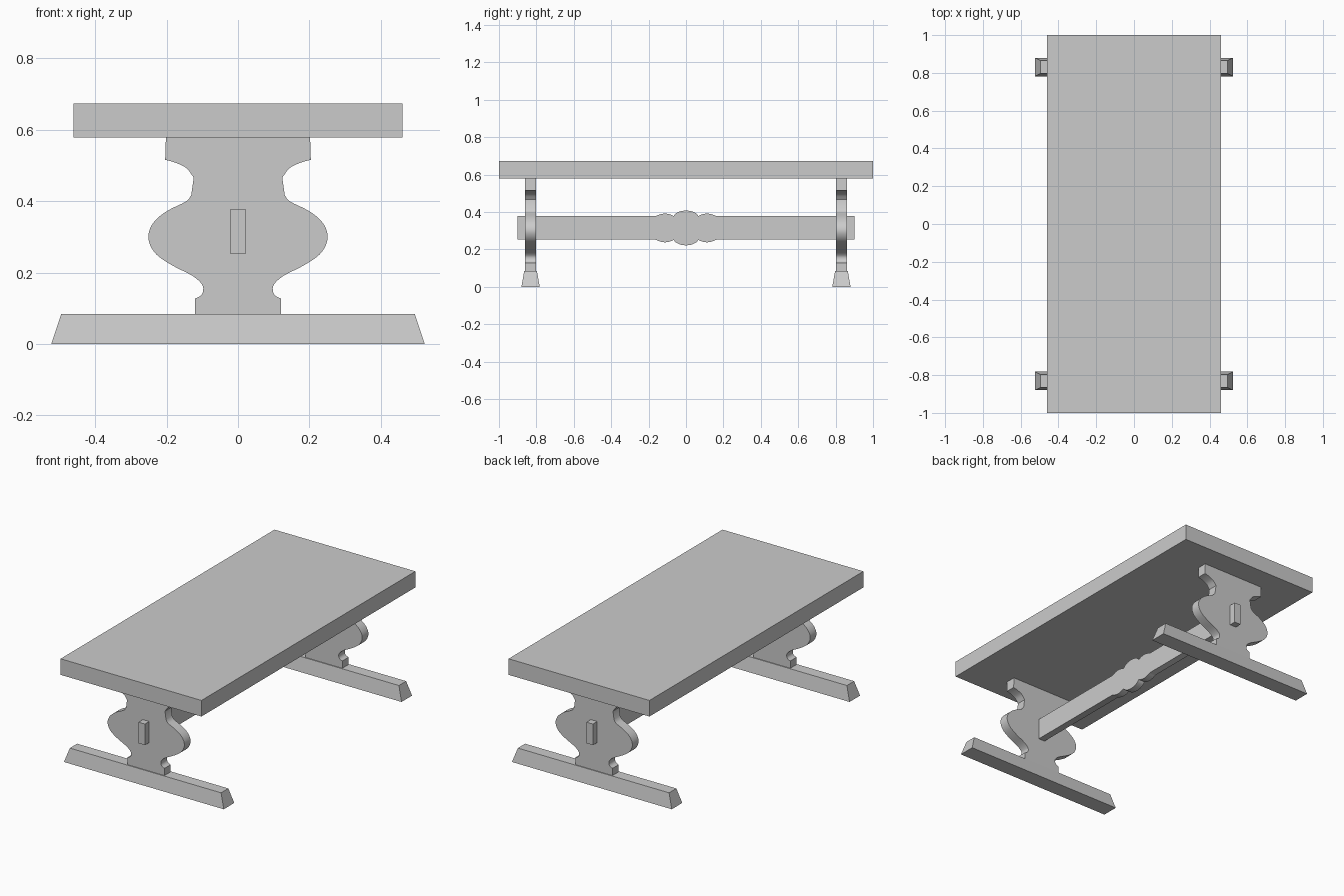
import bpy, bmesh, math
from mathutils import Vector

if "Cube" in bpy.data.objects:
    bpy.data.objects.remove(bpy.data.objects["Cube"])


def finish(name, bm):
    bmesh.ops.recalc_face_normals(bm, faces=bm.faces)
    mesh = bpy.data.meshes.new(name)
    bm.to_mesh(mesh)
    bm.free()
    ob = bpy.data.objects.new(name, mesh)
    bpy.context.collection.objects.link(ob)
    return ob


def block(name, y, z0, z1, bottom, top):
    """Box whose bottom and top half sizes (x, y) may differ."""
    bm = bmesh.new()
    signs = [(-1, -1), (1, -1), (1, 1), (-1, 1)]
    lo, hi = [[bm.verts.new((sx * h[0], y + sy * h[1], z)) for sx, sy in signs]
              for h, z in ((bottom, z0), (top, z1))]
    bm.faces.new(lo)
    bm.faces.new(hi)
    for i in range(4):
        j = (i + 1) % 4
        bm.faces.new((lo[i], lo[j], hi[j], hi[i]))
    return finish(name, bm)


def extrude_outline(name, points, offset):
    bm = bmesh.new()
    face = bm.faces.new([bm.verts.new(p) for p in points])
    out = bmesh.ops.extrude_face_region(bm, geom=[face], use_keep_orig=True)
    moved = [g for g in out["geom"] if isinstance(g, bmesh.types.BMVert)]
    bmesh.ops.translate(bm, verts=moved, vec=offset)
    ob = finish(name, bm)
    bpy.ops.object.select_all(action='DESELECT')
    ob.select_set(True)
    bpy.context.view_layer.objects.active = ob
    bpy.ops.object.shade_smooth_by_angle(angle=math.radians(30))
    return ob


def spline(pts, steps=4):
    """Smooth curve through the points."""
    p = [Vector(q) for q in pts]
    p = [2 * p[0] - p[1]] + p + [2 * p[-1] - p[-2]]
    out = []
    for a, b, c, d in zip(p, p[1:], p[2:], p[3:]):
        for k in range(steps):
            t = k / steps
            out.append(0.5 * (2 * b + (c - a) * t + (2 * a - 5 * b + 4 * c - d) * t ** 2
                              + (3 * b - a - 3 * c + d) * t ** 3))
    return out + [p[-2]]


# Table top
block("table_top", 0, 0.578, 0.673, (0.461, 1.0), (0.461, 1.0))

# Half outline of the shaped leg board, top to bottom: two scoops and a belly
upper_scoop = spline([(0.204, 0.516), (0.176, 0.508), (0.145, 0.493), (0.124, 0.466)])
belly = spline([(0.131, 0.417), (0.146, 0.399), (0.196, 0.374), (0.231, 0.347), (0.249, 0.316),
                (0.249, 0.285), (0.229, 0.251), (0.186, 0.221), (0.128, 0.191),
                (0.101, 0.167), (0.098, 0.147), (0.106, 0.134), (0.121, 0.127)])
half = [(0.202, 0.579)] + [tuple(v) for v in upper_scoop + belly] + [(0.121, 0.083)]
outline = half + [(-x, z) for x, z in reversed(half)]

# Leg boards and tapered feet at both ends
for side, s in (("front", -1), ("back", 1)):
    y = 0.831 * s
    extrude_outline(side + "_leg_board", [(x, y - 0.029, z) for x, z in outline], (0, 0.058, 0))
    block(side + "_foot", y, 0, 0.084, (0.523, 0.049), (0.495, 0.034))

# Stretcher bar with a carved three-lobe centre
lobes = (spline([(-0.163, 0.063), (-0.14, 0.072), (-0.112, 0.077), (-0.085, 0.072), (-0.066, 0.064)])
         + spline([(-0.066, 0.064), (-0.055, 0.077), (-0.03, 0.089), (0, 0.0935)])[1:])
lobes = [tuple(v) for v in lobes]
upper = [(-0.9, 0.0625)] + lobes + [(-y, h) for y, h in reversed(lobes[:-1])] + [(0.9, 0.0625)]
ring = upper + [(y, -h) for y, h in reversed(upper)]
extrude_outline("stretcher", [(-0.021, y, 0.315 + h) for y, h in ring], (0.042, 0, 0))
